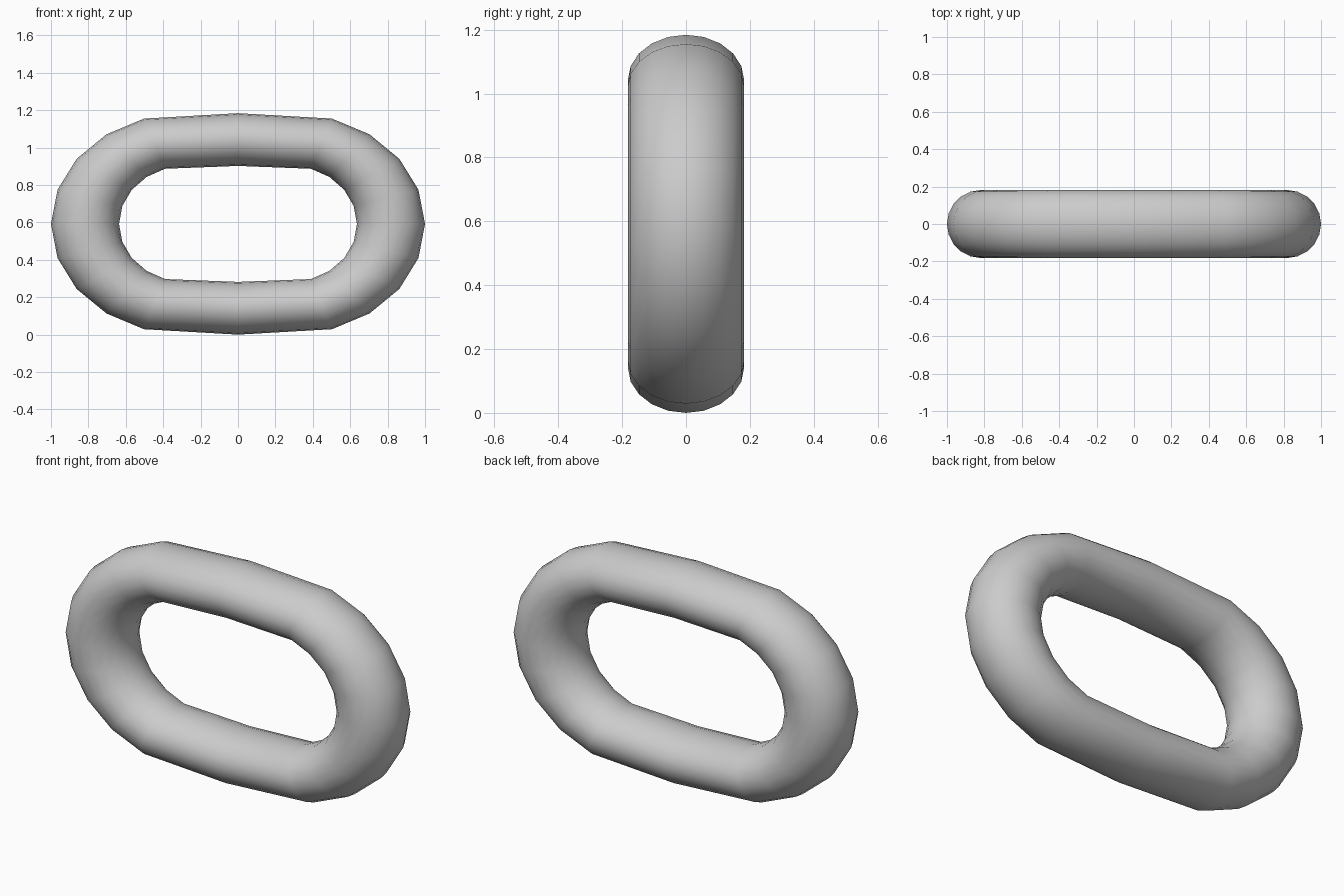
import bpy, bmesh
from math import sin, cos, pi

if "Cube" in bpy.data.objects:
    bpy.data.objects.remove(bpy.data.objects["Cube"])

SEGS = 20          # rings around the link
SIDES = 20         # sides of the bar
CENTRE_Z = 0.592
STRETCH = 0.28     # each end is pulled outwards by this much


def ring(bm, i):
    """One cross-section of the bar at step i around the link."""
    a = 2 * pi * i / SEGS
    ca, sa = cos(a), sin(a)
    shift = 0 if abs(ca) < 1e-6 else STRETCH * (1 if ca > 0 else -1)
    verts = []
    for j in range(SIDES):
        b = 2 * pi * j / SIDES
        x = (0.538 + 0.182 * cos(b)) * ca + shift
        z = (0.451 + 0.141 * cos(b)) * sa + CENTRE_Z
        verts.append(bm.verts.new((x, 0.182 * sin(b), z)))
    return verts


# Chain link: stretched ring
bm = bmesh.new()
rings = [ring(bm, i) for i in range(SEGS)]
for i in range(SEGS):
    r0, r1 = rings[i], rings[(i + 1) % SEGS]
    for j in range(SIDES):
        k = (j + 1) % SIDES
        bm.faces.new((r0[j], r0[k], r1[k], r1[j])).smooth = True
bmesh.ops.recalc_face_normals(bm, faces=bm.faces)
mesh = bpy.data.meshes.new("chain_link")
bm.to_mesh(mesh)
bm.free()
bpy.context.collection.objects.link(bpy.data.objects.new("chain_link", mesh))
